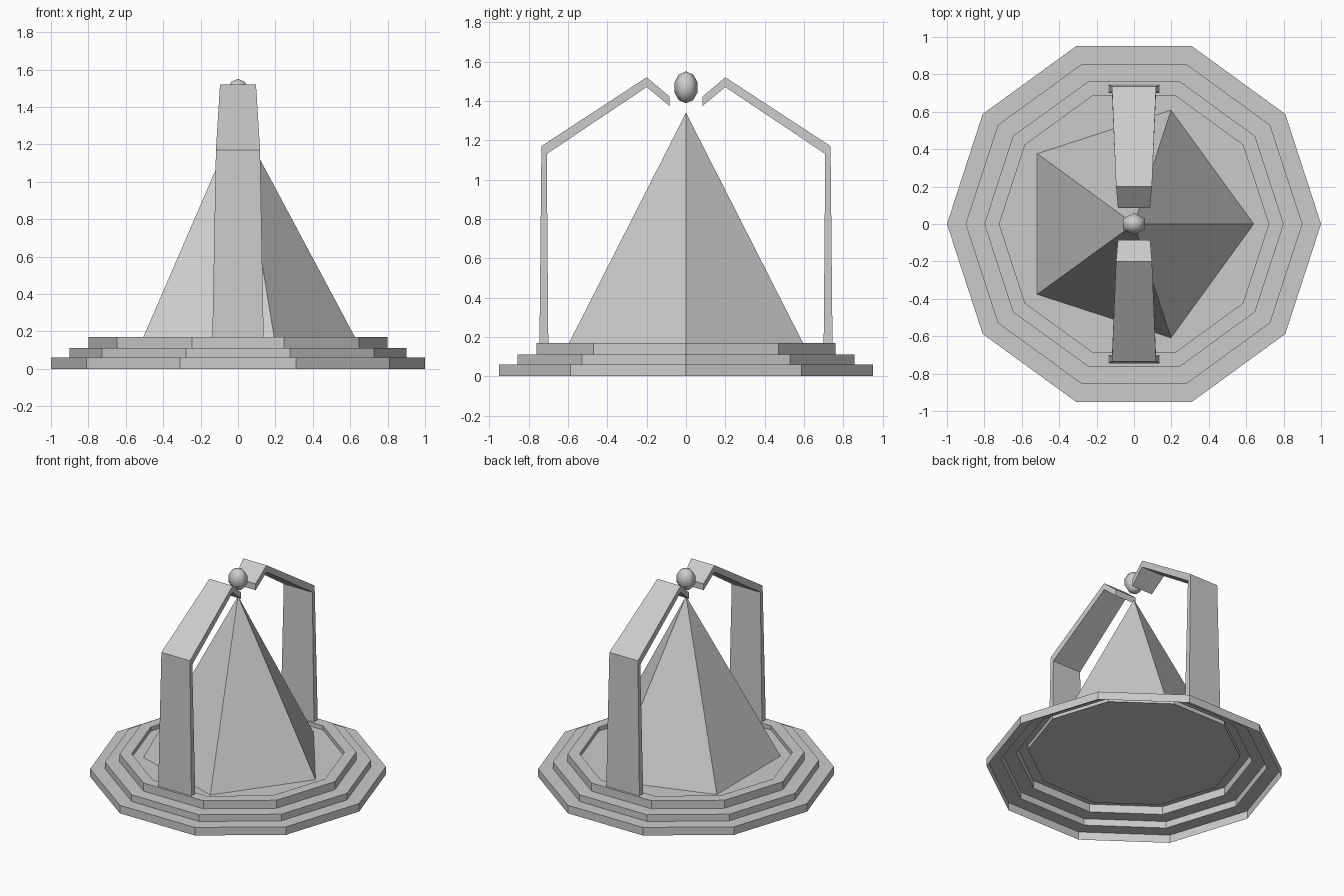
import bpy, bmesh, math
from mathutils import Vector

if "Cube" in bpy.data.objects:
    bpy.data.objects.remove(bpy.data.objects["Cube"])


def make_object(name, verts, faces):
    mesh = bpy.data.meshes.new(name)
    mesh.from_pydata(verts, [], faces)
    bm = bmesh.new()
    bm.from_mesh(mesh)
    bmesh.ops.recalc_face_normals(bm, faces=bm.faces)
    bm.to_mesh(mesh)
    bm.free()
    ob = bpy.data.objects.new(name, mesh)
    bpy.context.collection.objects.link(ob)
    return ob


def ring(radius, z, sides):
    return [(radius * math.cos(2 * math.pi * i / sides),
             radius * math.sin(2 * math.pi * i / sides), z) for i in range(sides)]


def bridge(a, b, n):
    return [(a + i, a + (i + 1) % n, b + (i + 1) % n, b + i) for i in range(n)]


# Stepped ten-sided base: an open shell with a shallow sunken floor
profile = [(1, 0), (1, .06), (.9, .06), (.9, .11), (.8, .11), (.8, .17), (.72, .17), (.72, .14)]
verts, faces = [], []
for k, (r, z) in enumerate(profile):
    verts += ring(r, z, 10)
    if k:
        faces += bridge((k - 1) * 10, k * 10, 10)
faces.append(tuple(range(len(verts) - 10, len(verts))))
base = make_object("stepped_base", verts, faces)
# keep the floor facing up
if base.data.polygons[-1].normal.z < 0:
    base.data.flip_normals()

# Five-sided pyramid
verts = ring(.64, .142, 5) + [(0, 0, 1.34)]
make_object("pyramid", verts, [(i, (i + 1) % 5, 5) for i in range(5)] + [(4, 3, 2, 1, 0)])

# Bent tapering arms, front and back: (half width, outer y, outer z, inner y, inner z)
sections = [(.137, .745, .17, .70, .17),
            (.118, .735, 1.17, .708, 1.13),
            (.096, .20, 1.52, .20, 1.47),
            (.086, .085, 1.423, .085, 1.375)]
for name, side in (("front_arm", -1), ("back_arm", 1)):
    verts, faces = [], []
    for k, (w, yo, zo, yi, zi) in enumerate(sections):
        verts += [(-w, side * yo, zo), (w, side * yo, zo), (w, side * yi, zi), (-w, side * yi, zi)]
        if k:
            faces += bridge((k - 1) * 4, k * 4, 4)
    faces += [(0, 1, 2, 3), (12, 13, 14, 15)]
    make_object(name, verts, faces)

# Small faceted orb held between the arms
bm = bmesh.new()
bmesh.ops.create_uvsphere(bm, u_segments=6, v_segments=5, radius=1)
bmesh.ops.scale(bm, vec=Vector((.07, .062, .081)), verts=bm.verts)
bmesh.ops.translate(bm, vec=Vector((0, 0, 1.469)), verts=bm.verts)
for f in bm.faces:
    f.smooth = True
mesh = bpy.data.meshes.new("orb")
bm.to_mesh(mesh)
bm.free()
bpy.context.collection.objects.link(bpy.data.objects.new("orb", mesh))
